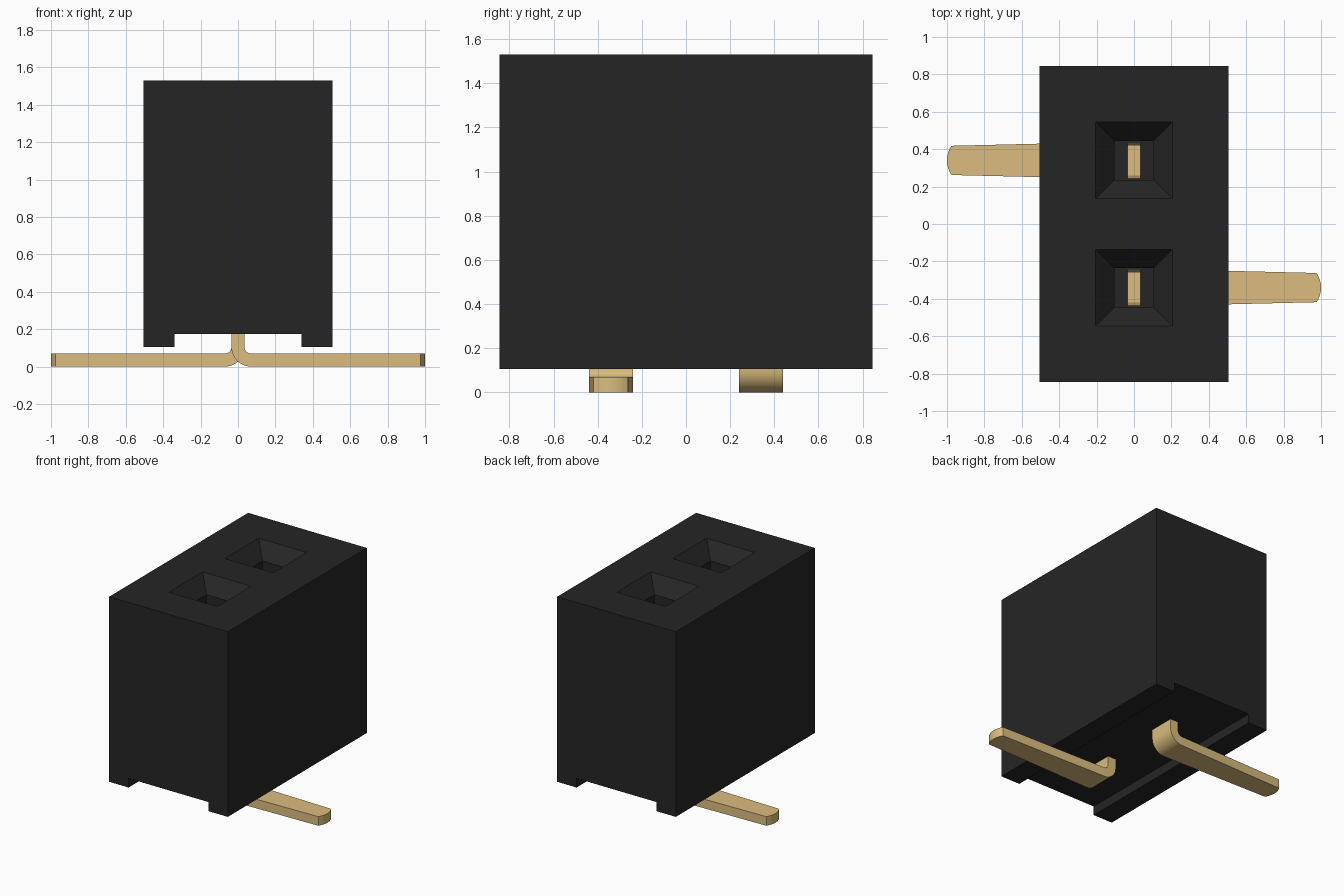
import bpy, bmesh, math
from mathutils import Vector

cube = bpy.data.objects.get("Cube")
if cube:
    bpy.data.objects.remove(cube, do_unlink=True)


def material(name, rgb):
    m = bpy.data.materials.new(name)
    m.use_nodes = True
    m.diffuse_color = (*rgb, 1)
    m.node_tree.nodes["Principled BSDF"].inputs["Base Color"].default_value = (*rgb, 1)
    return m


BLACK = material("black plastic", (0.0193, 0.0187, 0.0187))
GOLD = material("gold metal", (0.708, 0.503, 0.209))


def prism(bm, outline, offset):
    """Extrude a closed outline of 3D points along an offset."""
    face = bm.faces.new([bm.verts.new(p) for p in outline])
    ext = bmesh.ops.extrude_face_region(bm, geom=[face], use_keep_orig=True)
    verts = [g for g in ext["geom"] if isinstance(g, bmesh.types.BMVert)]
    bmesh.ops.translate(bm, verts=verts, vec=Vector(offset))


def make_object(name, bm, mat):
    bmesh.ops.recalc_face_normals(bm, faces=bm.faces[:])
    mesh = bpy.data.meshes.new(name)
    bm.to_mesh(mesh)
    bm.free()
    mesh.materials.append(mat)
    ob = bpy.data.objects.new(name, mesh)
    bpy.context.collection.objects.link(ob)
    return ob


W, D, BOTTOM, TOP = 0.505, 0.845, 0.105, 1.53   # housing half sizes and heights
CHANNEL, CEILING = 0.34, 0.175                  # groove along the underside
PITCH = 0.34                                    # contact offset in y

# Housing: grooved block
bm = bmesh.new()
profile = [(-W, BOTTOM), (-CHANNEL, BOTTOM), (-CHANNEL, CEILING), (CHANNEL, CEILING),
           (CHANNEL, BOTTOM), (W, BOTTOM), (W, TOP), (-W, TOP)]
prism(bm, [(x, -D, z) for x, z in profile], (0, 2 * D, 0))
housing = make_object("housing", bm, BLACK)

# Sockets: square shafts with a funnel mouth, cut from the top
bm = bmesh.new()
for cy in (-PITCH, PITCH):
    rings = []
    for h, z in ((0.105, 0.35), (0.105, TOP - 0.11), (0.205, TOP), (0.225, TOP + 0.022)):
        rings.append([bm.verts.new((sx * h, cy + sy * h, z))
                      for sx, sy in ((-1, -1), (1, -1), (1, 1), (-1, 1))])
    for a, b in zip(rings, rings[1:]):
        for i in range(4):
            j = (i + 1) % 4
            bm.faces.new((a[i], a[j], b[j], b[i]))
    bm.faces.new(rings[0])
    bm.faces.new(rings[-1])
cutter = make_object("socket_cutter", bm, BLACK)
cutter.hide_render = True
mod = housing.modifiers.new("sockets", "BOOLEAN")
mod.operation, mod.solver, mod.object = "DIFFERENCE", "EXACT", cutter
bpy.context.view_layer.objects.active = housing
bpy.ops.object.modifier_apply(modifier=mod.name)
bpy.data.objects.remove(cutter, do_unlink=True)

# Contact: forked blade, rounded bend and tapered foot
T, HW = 0.035, 0.1                 # half thickness and half width
R_IN, R_OUT = 0.035, 0.105
bm = bmesh.new()
blade = [(-HW, R_OUT), (HW, R_OUT), (HW, 1.1), (0.095, 1.1),
         (0.08, 0.55), (-0.08, 0.55), (-0.095, 1.1), (-HW, 1.1)]
prism(bm, [(-T, y, z) for y, z in blade], (2 * T, 0, 0))

cx = T + R_IN
angles = [math.pi + i * math.pi / 20 for i in range(11)]
ring = [(cx + R_OUT * math.cos(a), R_OUT + R_OUT * math.sin(a)) for a in angles]
ring += [(cx + R_IN * math.cos(a), R_OUT + R_IN * math.sin(a)) for a in reversed(angles)]
prism(bm, [(x, -HW, z) for x, z in ring], (0, 2 * HW, 0))

R_TIP, TIP_HW = 0.14, 0.078
tip_angle = math.asin(TIP_HW / R_TIP)
foot = [(cx, HW), (cx, -HW)]
for i in range(9):
    a = tip_angle * (i / 4 - 1)
    foot.append((1 - R_TIP + R_TIP * math.cos(a), R_TIP * math.sin(a)))
prism(bm, [(x, y, 0) for x, y in foot], (0, 0, 2 * T))

# Weld the three pieces and drop the hidden faces between them
bmesh.ops.remove_doubles(bm, verts=bm.verts[:], dist=1e-4)
seen = {}
for f in bm.faces:
    seen.setdefault(frozenset(v.index for v in f.verts), []).append(f)
inner = [f for group in seen.values() if len(group) > 1 for f in group]
if inner:
    bmesh.ops.delete(bm, geom=inner, context="FACES_ONLY")

front = make_object("front_contact", bm, GOLD)
front.location.y = -PITCH
bpy.ops.object.select_all(action="DESELECT")
front.select_set(True)
bpy.context.view_layer.objects.active = front
bpy.ops.object.shade_smooth_by_angle(angle=math.radians(25))

# Second contact faces the other way
back = front.copy()
back.name = "back_contact"
back.location.y = PITCH
back.rotation_euler.z = math.pi
bpy.context.collection.objects.link(back)
